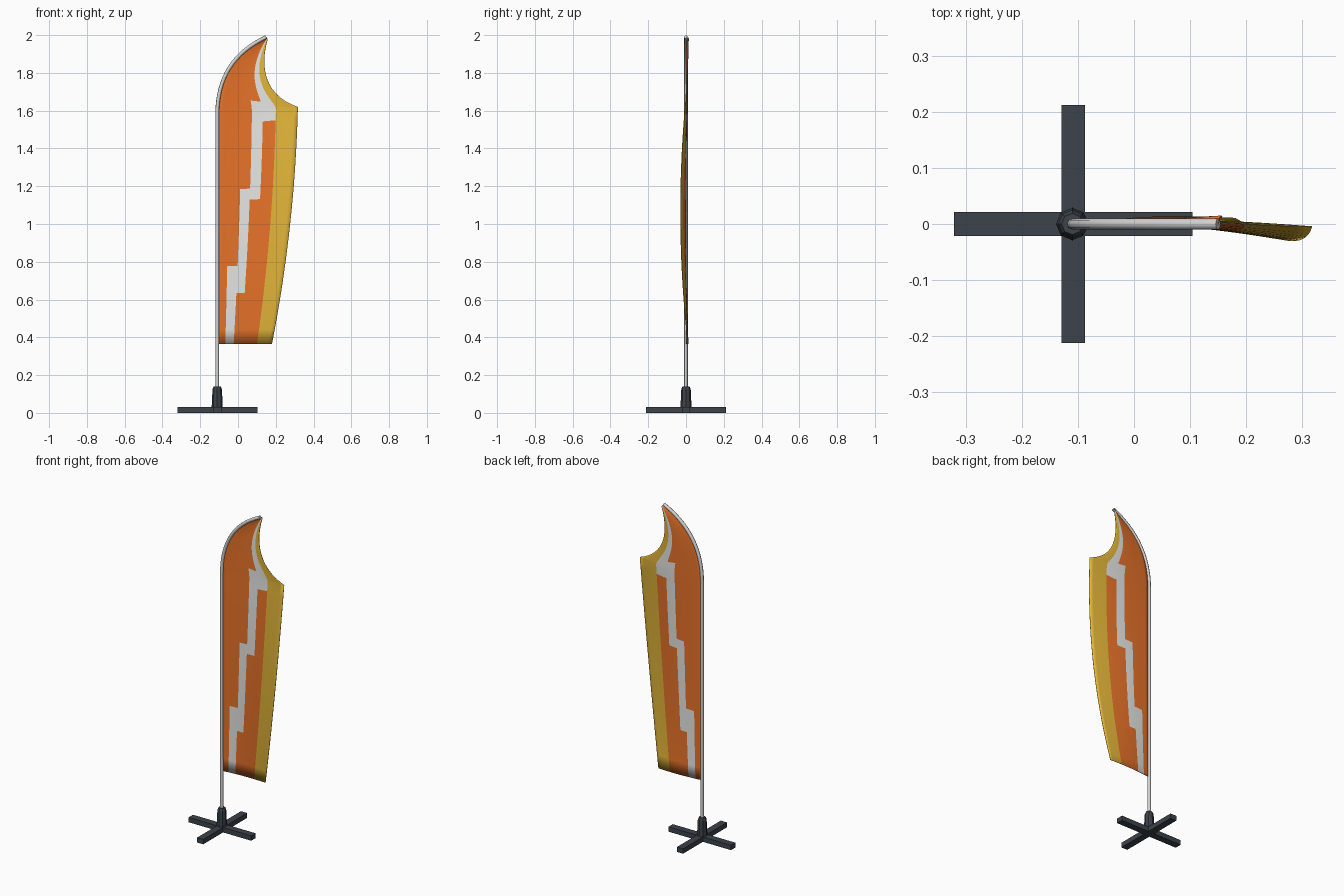
import bpy, bmesh, math
from mathutils import Vector

if "Cube" in bpy.data.objects:
    bpy.data.objects.remove(bpy.data.objects["Cube"], do_unlink=True)


def material(name, rgb):
    m = bpy.data.materials.new(name)
    m.use_nodes = True
    m.diffuse_color = (*rgb, 1)
    m.node_tree.nodes["Principled BSDF"].inputs["Base Color"].default_value = (*rgb, 1)
    return m


ORANGE = material("orange cloth", (0.80, 0.17, 0.022))
WHITE = material("white cloth", (0.79, 0.79, 0.78))
YELLOW = material("yellow cloth", (0.76, 0.46, 0.04))
METAL = material("pale metal", (0.66, 0.66, 0.66))
DARK = material("dark grey base", (0.045, 0.056, 0.068))


def add(name, bm, mats):
    me = bpy.data.meshes.new(name)
    bmesh.ops.recalc_face_normals(bm, faces=bm.faces)
    bm.to_mesh(me)
    bm.free()
    ob = bpy.data.objects.new(name, me)
    bpy.context.collection.objects.link(ob)
    for m in mats:
        me.materials.append(m)
    return ob


def bezier(points, t):
    pts = [Vector(p) for p in points]
    while len(pts) > 1:
        pts = [a.lerp(b, t) for a, b in zip(pts, pts[1:])]
    return pts[0]


PX = -0.11      # pole position
BEND = 1.58     # height where the pole starts to bend
HEM = 0.365     # bottom of the cloth
POLE_ARC = [(PX, 0, BEND), (PX, 0, 1.87), (0.15, 0, 1.99)]
LOWER_EDGE = [(0.18, 0, HEM), (0.3015, 0, 0.99), (0.317, 0, 1.62)]
UPPER_EDGE = [(0.317, 0, 1.62), (0.14, 0, 1.68), (0.115, 0, 1.83), (0.157, 0, 1.98)]

# Crossed feet
for name, size in (("foot_side_bar", (0.425, 0.042, 0.03)), ("foot_cross_bar", (0.042, 0.425, 0.03))):
    bm = bmesh.new()
    bmesh.ops.create_cube(bm, size=1)
    bmesh.ops.scale(bm, vec=size, verts=bm.verts)
    bmesh.ops.translate(bm, vec=(PX + 0.002, 0, 0.015), verts=bm.verts)
    add(name, bm, [DARK])

# Octagonal socket, turned from a profile
bm = bmesh.new()
rings = []
for r, z in ((0.029, 0.005), (0.029, 0.04), (0.025, 0.125), (0.019, 0.14)):
    rings.append([bm.verts.new((PX + r * math.cos(k * math.pi / 4), r * math.sin(k * math.pi / 4), z))
                  for k in range(8)])
for a, b in zip(rings, rings[1:]):
    for k in range(8):
        bm.faces.new((a[k], a[k - 1], b[k - 1], b[k]))
bm.faces.new(rings[0])
bm.faces.new(rings[-1])
add("pole_socket", bm, [DARK])

# Pole, a tube swept along a straight line and an arc
path = [Vector((PX, 0, 0.1))] + [bezier(POLE_ARC, k / 16) for k in range(17)]
cu = bpy.data.curves.new("pole", "CURVE")
cu.dimensions = "3D"
cu.bevel_depth = 0.01
cu.bevel_resolution = 2
cu.use_fill_caps = True
sp = cu.splines.new("POLY")
sp.points.add(len(path) - 1)
for p, co in zip(sp.points, path):
    p.co = (*co, 1)
cu.materials.append(METAL)
pole = bpy.data.objects.new("pole", cu)
bpy.context.collection.objects.link(pole)

# Cloth, lofted between the pole and the free edge
BANDS = [0.147, 0.30, 0.43, 0.567, 0.727]            # stripe limits across
STEPS = [(0, 0.337), (0.22, 0.668), (0.62, 1.05), (0.952, 2)]  # stripe limits along


def cloth_point(u, s):
    """u runs from pole to free edge; s is 0-1 up the straight part, 1-2 along the arc."""
    if s <= 1:
        inner = Vector((PX, 0, HEM + s * (BEND - HEM)))
        outer = bezier(LOWER_EDGE, s)
        sway = 0.01 - 0.015 * s - 0.126 * s * (1 - s)
    else:
        inner = bezier(POLE_ARC, (s - 1) ** 0.6)
        outer = bezier(UPPER_EDGE, s - 1)
        sway = -0.005 + 0.017 * (s - 1)
    p = inner.lerp(outer, u)
    p.y = sway * u ** 1.3 + 0.008 * math.sin(math.pi * u)
    return p


cols = sorted(set(BANDS + [0, 0.07, 0.22, 0.365, 0.5, 0.65, 0.8, 0.87, 0.94, 1]))
rows = {k / 16 for k in range(33)} | {1.01, 1.025}
rows = sorted(rows | {v for step in STEPS for v in step})


def cloth_colour(u, s):
    if u > BANDS[-1]:
        return 2
    for lo, hi, (start, end) in zip(BANDS, BANDS[1:], STEPS):
        if lo < u < hi and start < s < end:
            return 1
    return 0


bm = bmesh.new()
grid = [[bm.verts.new(cloth_point(u, s)) for u in cols] for s in rows]
for j in range(len(rows) - 1):
    for i in range(len(cols) - 1):
        f = bm.faces.new((grid[j][i], grid[j][i + 1], grid[j + 1][i + 1], grid[j + 1][i]))
        f.material_index = cloth_colour((cols[i] + cols[i + 1]) / 2, (rows[j] + rows[j + 1]) / 2)
cloth = add("flag_cloth", bm, [ORANGE, WHITE, YELLOW])
hem = cloth.modifiers.new("thickness", "SOLIDIFY")
hem.thickness = 0.002
hem.offset = 0

bpy.ops.object.select_all(action="DESELECT")
cloth.select_set(True)
bpy.context.view_layer.objects.active = cloth
bpy.ops.object.shade_smooth_by_angle()
